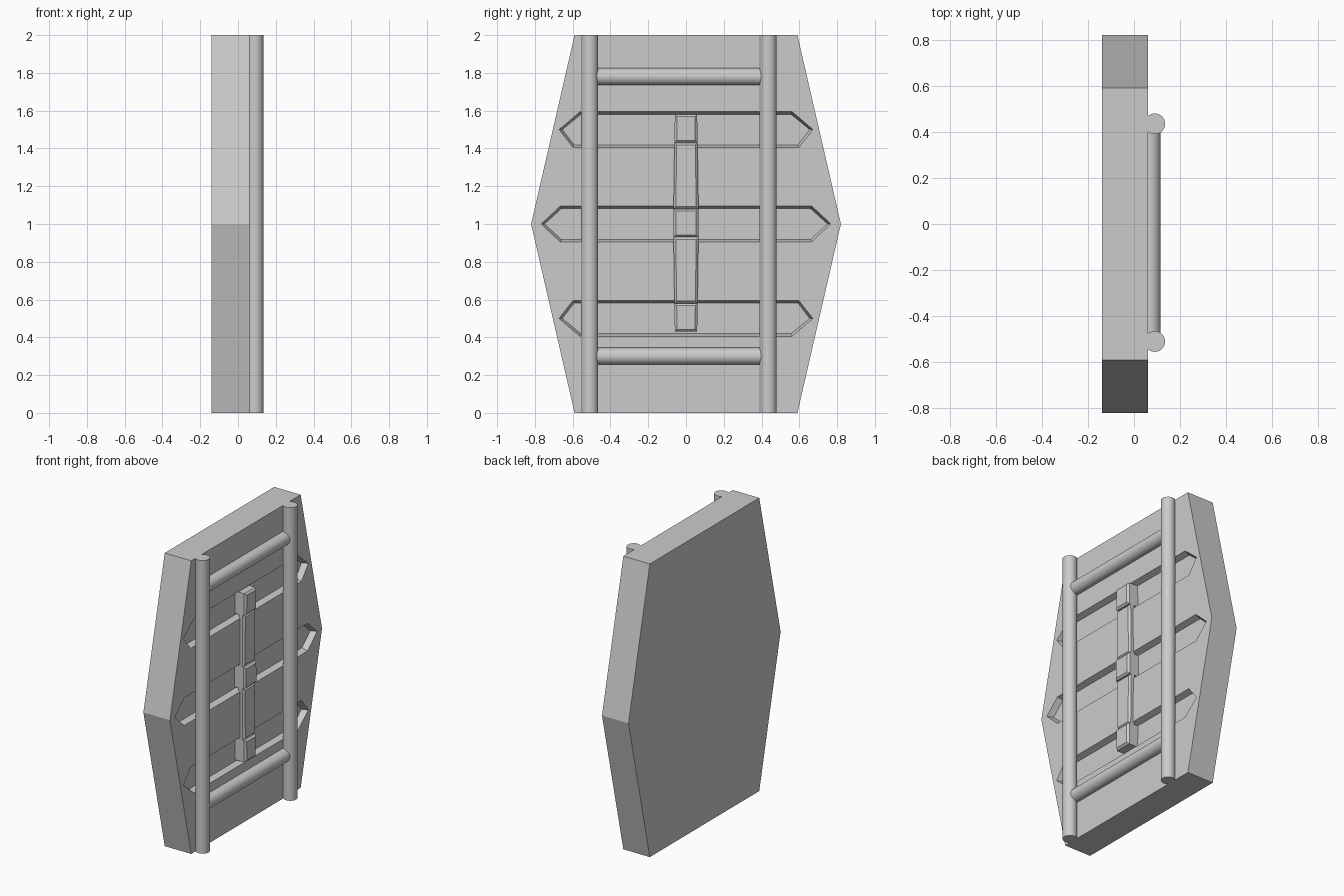
import bpy, bmesh, math

if "Cube" in bpy.data.objects:
    bpy.data.objects.remove(bpy.data.objects["Cube"])

FACE = 0.06   # x of the panel's front surface


def loft(name, back, front, x0, x1):
    """Solid between two matching (y, z) outlines at x0 and x1."""
    bm = bmesh.new()
    a = [bm.verts.new((x0, y, z)) for y, z in back]
    b = [bm.verts.new((x1, y, z)) for y, z in front]
    n = len(a)
    bm.faces.new(a)
    bm.faces.new(b)
    for i in range(n):
        bm.faces.new((a[i], a[(i + 1) % n], b[(i + 1) % n], b[i]))
    bmesh.ops.recalc_face_normals(bm, faces=bm.faces)
    me = bpy.data.meshes.new(name)
    bm.to_mesh(me)
    bm.free()
    ob = bpy.data.objects.new(name, me)
    bpy.context.collection.objects.link(ob)
    return ob


def rod(name, loc, radius, length, rot=(0, 0, 0)):
    bpy.ops.mesh.primitive_cylinder_add(vertices=32, radius=radius, depth=length,
                                        location=loc, rotation=rot)
    ob = bpy.context.object
    ob.name = name
    bpy.ops.object.shade_smooth_by_angle(angle=math.radians(35))
    return ob


def slot_outline(z, tip, top, bottom, grow):
    h, g = 0.081 + grow, grow
    return [(-tip - g * 1.3, z), (-bottom - g * .4, z - h), (bottom + g * .4, z - h),
            (tip + g * 1.3, z), (top + g * .4, z + h), (-top - g * .4, z + h)]


# hexagonal panel
hexagon = [(-0.59, 0), (0.59, 0), (0.82, 1), (0.59, 2), (-0.59, 2), (-0.82, 1)]
panel = loft("panel", hexagon, hexagon, -0.14, FACE)

# three pointed slots with sloping walls, cut into the front
for z, tip, top, bottom in ((0.5, 0.655, 0.593, 0.556),
                            (1.0, 0.75, 0.66, 0.66),
                            (1.5, 0.655, 0.556, 0.593)):
    cutter = loft("slot_cutter", slot_outline(z, tip, top, bottom, 0),
                  slot_outline(z, tip, top, bottom, 0.02), FACE - 0.04, FACE + 0.02)
    cutter.hide_render = True
    mod = panel.modifiers.new("slot", 'BOOLEAN')
    mod.operation = 'DIFFERENCE'
    mod.solver = 'EXACT'
    mod.object = cutter
    bpy.context.view_layer.objects.active = panel
    bpy.ops.object.modifier_apply(modifier=mod.name)
    bpy.data.objects.remove(cutter)

# upright poles and the rungs between them
for y in (-0.51, 0.435):
    rod("upright_pole", (0.09, y, 1), 0.045, 2)
for z in (0.30, 1.78):
    rod("rung", (0.07, -0.0375, z), 0.045, 0.90, (math.pi / 2, 0, 0))


def half_width(z):
    return 0.067 - 0.008 * abs(z - 1) / 0.58


def bar_piece(name, z0, z1, depth, front):
    """Bar section with bevelled front edges, tapering away from mid height."""
    b = 0.012
    w0, w1 = half_width(z0), half_width(z1)
    base = [(-w0, z0), (w0, z0), (w1, z1), (-w1, z1)]
    tip = [(-w0 + b, z0 + b), (w0 - b, z0 + b), (w1 - b, z1 - b), (-w1 + b, z1 - b)]
    loft(name, base, base, depth, front - b)
    loft(name + "_bevel", base, tip, front - b, front)


# central bar: blocks seated in the slots, linked by longer sections
for z in (0.5, 1.0, 1.5):
    bar_piece("bar_block", z - 0.07, z + 0.08, 0.015, 0.10)
for z in (0.58, 1.08):
    bar_piece("bar_link", z, z + 0.35, 0.05, 0.09)
